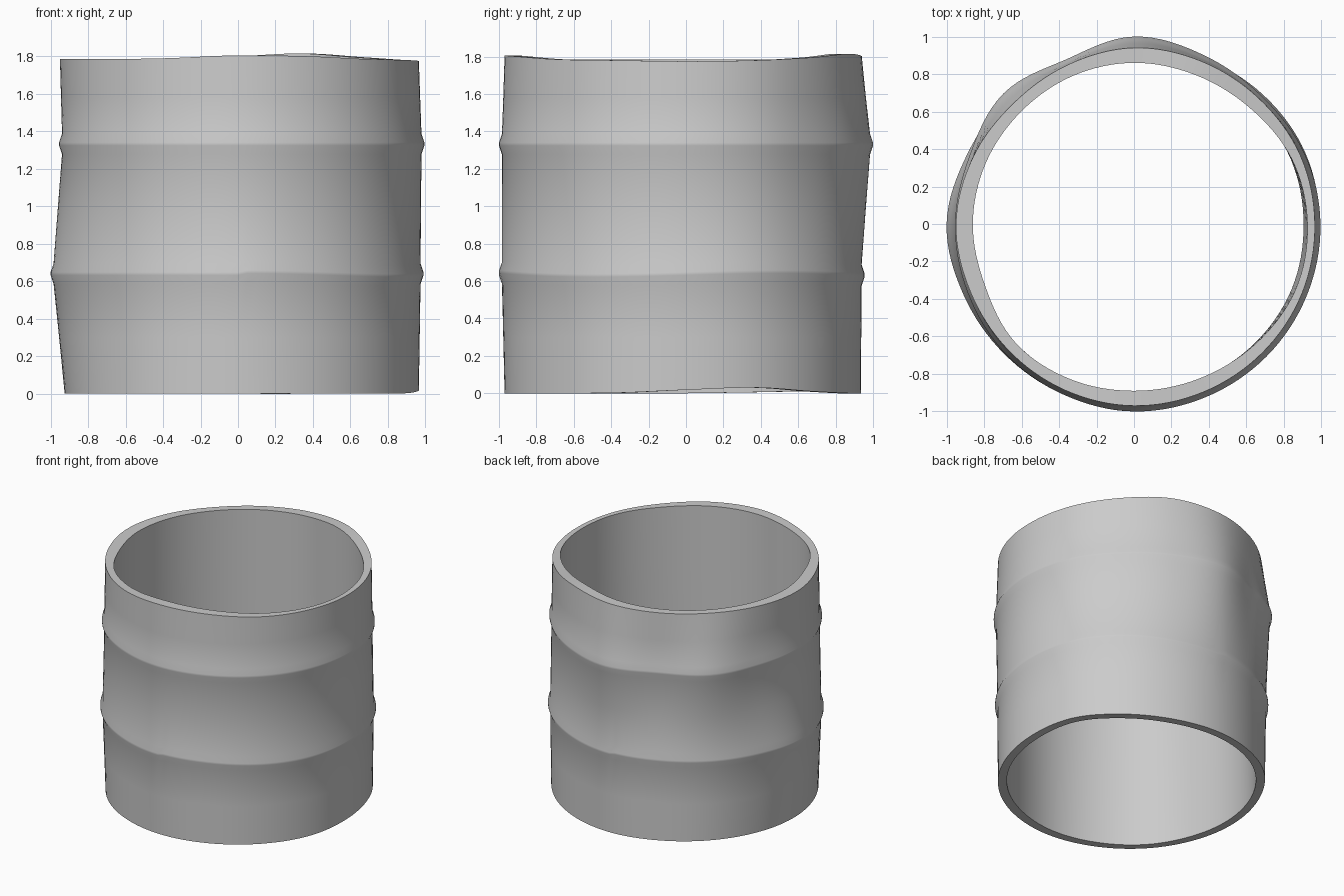
import bpy, bmesh, math

if "Cube" in bpy.data.objects:
    bpy.data.objects.remove(bpy.data.objects["Cube"])

SEG = 128

# Radii every 22.5 degrees, counter-clockwise from +x, showing the dents
BOTTOM = [.965, .965, .955, .94, .935, .93, .935, .925, .925, .935, .95, .96, .97, .97, .97, .97]
LOWER = [.99, .99, .975, .96, .955, .945, .955, .965, 1.0, .985, .98, .985, 1.0, .99, .99, .99]
UPPER = [.995, .985, .965, .975, 1.0, .95, .985, .95, .955, .96, .975, .985, 1.0, 1.0, 1.0, .998]
TOP = [.965, .96, .945, .94, .94, .92, .91, .93, .95, .945, .95, .96, .97, .97, .97, .97]
IN_TOP = [.925, .91, .875, .86, .86, .855, .85, .855, .86, .86, .895, .895, .89, .895, .91, .93]
IN_BOTTOM = [.905, .905, .895, .88, .875, .87, .87, .865, .865, .875, .895, .9, .905, .9, .905, .91]
# Wavy heights of the two rims
TOP_Z = [1.775, 1.78, 1.795, 1.815, 1.80, 1.79, 1.785, 1.785, 1.785, 1.785, 1.785, 1.79, 1.805, 1.80, 1.785, 1.78]
BOTTOM_Z = [.018, .03, .01, 0, 0, .005, .01, .005, 0, 0, 0, 0, 0, 0, 0, .002]


def wave(vals, a):
    """Smooth periodic interpolation round the drum."""
    t = a / math.tau * len(vals)
    i = int(t)
    f = t - i
    p0, p1, p2, p3 = (vals[(i + k) % len(vals)] for k in (-1, 0, 1, 2))
    return p1 + .5 * f * (p2 - p0 + f * (2*p0 - 5*p1 + 4*p2 - p3 + f * (3*(p1 - p2) + p3 - p0)))


def lerp(a, b, t):
    return a + (b - a) * t


def profile(a):
    """Closed wall section at one angle, as (radius, height) points."""
    b, lo, up, t = (wave(v, a) for v in (BOTTOM, LOWER, UPPER, TOP))
    zb, zt = wave(BOTTOM_Z, a), wave(TOP_Z, a)
    dz = .01 * math.sin(3 * a) * (1 if math.cos(a) > 0 else 0)
    rib = .016
    pts = [(b, zb), (lerp(b, lo - rib, .5), .3)]
    for r, z, sh in ((lo, .64, dz), (up, 1.332, 0)):
        pts += [(r - rib, z - .055 + sh), (r, z - .008 + sh), (r, z + .008 + sh), (r - rib, z + .055 + sh)]
        if r == lo and z < 1:
            pts.append((lerp(lo, up, .5) - rib, .99))
    pts += [(lerp(up - rib, t, .5), 1.58), (t, zt)]
    it, ib = wave(IN_TOP, a), wave(IN_BOTTOM, a)
    pts.append((it, zt))
    for f in (.75, .5, .25):
        pts.append((lerp(ib, it, f), 1.79 * f))
    pts.append((ib, zb))
    return pts


# Dented open drum
bm = bmesh.new()
rings = []
for s in range(SEG):
    a = math.tau * s / SEG
    rings.append([bm.verts.new((r * math.cos(a), r * math.sin(a), z)) for r, z in profile(a)])
n = len(rings[0])
for s in range(SEG):
    p, q = rings[s], rings[(s + 1) % SEG]
    for k in range(n):
        m = (k + 1) % n
        bm.faces.new((p[k], q[k], q[m], p[m]))
bmesh.ops.recalc_face_normals(bm, faces=bm.faces)
mesh = bpy.data.meshes.new("dented_drum")
bm.to_mesh(mesh)
bm.free()
drum = bpy.data.objects.new("dented_drum", mesh)
bpy.context.collection.objects.link(drum)
bpy.context.view_layer.objects.active = drum
drum.select_set(True)
bpy.ops.object.shade_smooth_by_angle(angle=math.radians(30))
